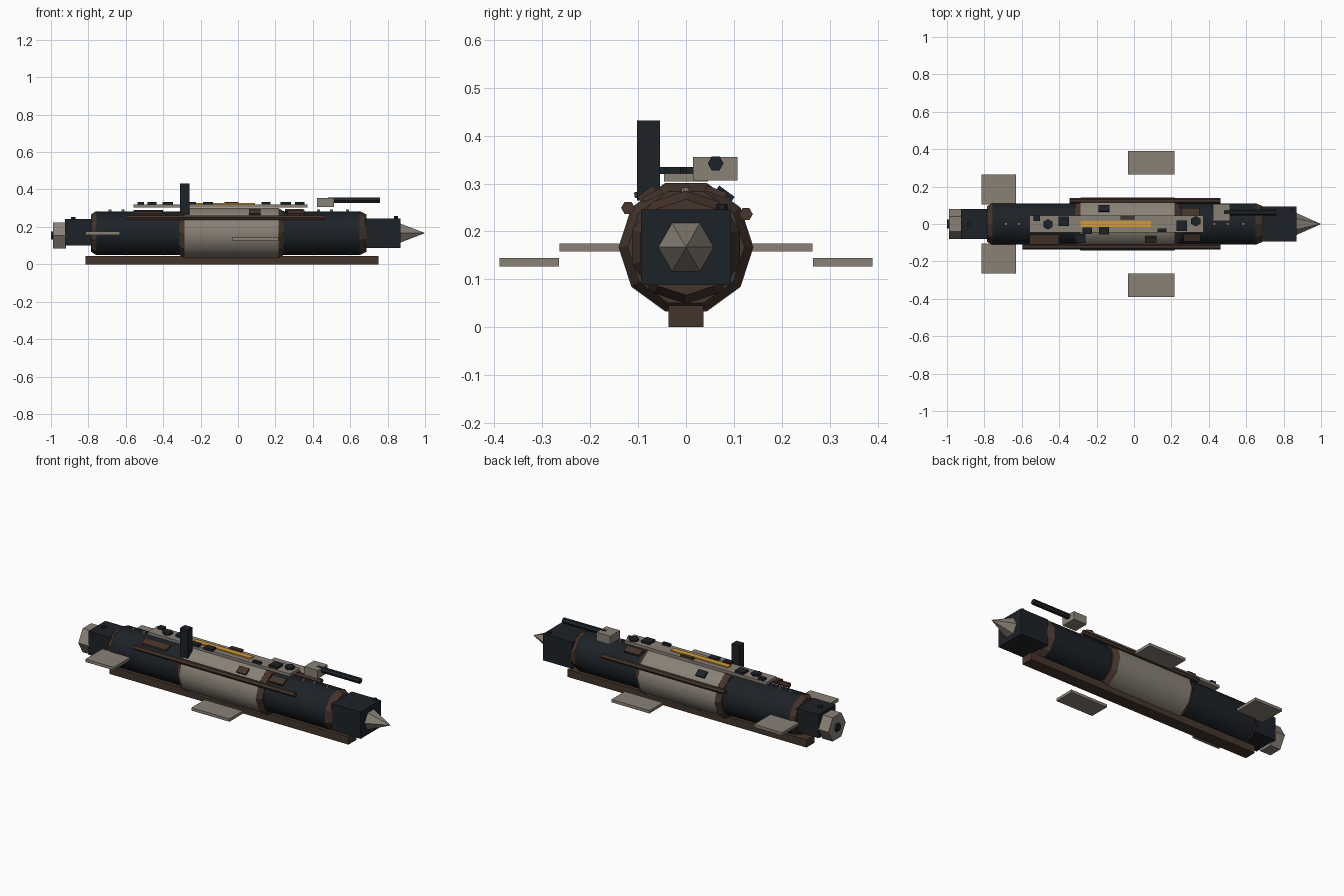
import bpy, bmesh, math
from mathutils import Matrix

if "Cube" in bpy.data.objects:
    bpy.data.objects.remove(bpy.data.objects["Cube"])

AXIS = 0.167


def material(name, rgb):
    m = bpy.data.materials.new(name)
    m.diffuse_color = (*rgb, 1)
    m.use_nodes = True
    m.node_tree.nodes["Principled BSDF"].inputs["Base Color"].default_value = m.diffuse_color
    return m


DARK = material("dark_steel", (0.012, 0.016, 0.021))
LIGHT = material("pale_plate", (0.25, 0.22, 0.18))
BROWN = material("rust_brown", (0.06, 0.035, 0.025))
YELLOW = material("yellow_stripe", (0.65, 0.33, 0.035))


def finish(name, bm, mat, smooth=False):
    bmesh.ops.recalc_face_normals(bm, faces=bm.faces)
    me = bpy.data.meshes.new(name)
    bm.to_mesh(me)
    bm.free()
    me.materials.append(mat)
    ob = bpy.data.objects.new(name, me)
    bpy.context.collection.objects.link(ob)
    if smooth:
        bpy.context.view_layer.objects.active = ob
        ob.select_set(True)
        bpy.ops.object.shade_smooth_by_angle(angle=math.radians(40))
        ob.select_set(False)
    return ob


def box(name, x, y, z, mat, roll=0):
    """Box from (min, max) ranges, optionally rolled about x through its centre."""
    bm = bmesh.new()
    bmesh.ops.create_cube(bm, size=1)
    size = [r[1] - r[0] for r in (x, y, z)]
    mid = [(r[0] + r[1]) / 2 for r in (x, y, z)]
    bm.transform(Matrix.Translation(mid) @ Matrix.Rotation(math.radians(roll), 4, 'X')
                 @ Matrix.Diagonal((*size, 1)))
    return finish(name, bm, mat)


def block(name, x, y, z, sx, sy, sz, mat, roll=0):
    return box(name, (x - sx / 2, x + sx / 2), (y - sy / 2, y + sy / 2),
               (z - sz / 2, z + sz / 2), mat, roll)


def lathe(name, profile, n, mat, phase=0, y=0, z=AXIS, smooth=False):
    """n-sided solid along x from (x, radius) points."""
    bm = bmesh.new()
    rings = []
    for px, r in profile:
        if r == 0:
            rings.append([bm.verts.new((px, y, z))])
            continue
        rings.append([bm.verts.new((px, y + r * math.cos(phase + 2 * math.pi * i / n),
                                    z + r * math.sin(phase + 2 * math.pi * i / n)))
                      for i in range(n)])
    for a, b in zip(rings, rings[1:]):
        for i in range(n):
            j = (i + 1) % n
            if len(b) == 1:
                bm.faces.new((a[i], a[j], b[0]))
            else:
                bm.faces.new((a[i], a[j], b[j], b[i]))
    for r in (rings[0], rings[-1]):
        if len(r) > 2:
            bm.faces.new(r)
    return finish(name, bm, mat, smooth)


def stud(name, x, y, z, r, h, mat, n=6):
    bm = bmesh.new()
    bmesh.ops.create_cone(bm, cap_ends=True, segments=n, radius1=r, radius2=r, depth=h)
    bm.transform(Matrix.Translation((x, y, z)))
    return finish(name, bm, mat)


# Main hull, raised middle section and collars
UP = math.pi / 2
lathe("main_hull", [(-0.757, 0.116), (0.652, 0.116)], 10, DARK, UP, smooth=True)
lathe("stern_collar", [(-0.785, 0.1), (-0.757, 0.118)], 10, BROWN, UP)
lathe("bow_collar", [(0.65, 0.118), (0.686, 0.1)], 10, BROWN, UP)
lathe("middle_section", [(-0.287, 0.141), (0.217, 0.141)], 10, LIGHT, smooth=True)
lathe("middle_collar_rear", [(-0.315, 0.122), (-0.286, 0.14)], 10, BROWN)
lathe("middle_collar_front", [(0.216, 0.14), (0.246, 0.122)], 10, BROWN)

# Bow and stern
box("bow_block", (0.68, 0.87), (-0.094, 0.094), (0.088, 0.246), DARK)
lathe("nose_cone", [(0.87, 0.058), (1.0, 0)], 6, LIGHT)
box("stern_block", (-0.925, -0.78), (-0.079, 0.079), (0.101, 0.241), DARK)
lathe("stern_nozzle", [(-0.99, 0.081), (-0.92, 0.081)], 6, LIGHT, z=0.154)
lathe("nozzle_core", [(-1.0, 0.025), (-0.985, 0.025)], 6, DARK, z=0.154)
stud("stern_cap", -0.88, 0, 0.246, 0.014, 0.014, DARK)
stud("bow_cap", 0.845, 0.075, 0.25, 0.012, 0.014, DARK)

# Keel and side pipes
box("keel", (-0.815, 0.75), (-0.037, 0.037), (0, 0.045), BROWN)
lathe("front_pipe", [(-0.595, 0.0145), (0.462, 0.0145)], 6, BROWN, y=-0.121, z=0.249)
lathe("back_pipe", [(-0.345, 0.0145), (0.462, 0.0145)], 6, BROWN, y=0.125, z=0.236)

# Fins on both sides
for side, s in (("front", -1), ("back", 1)):
    box("stern_fin_" + side, (-0.815, -0.63), sorted((s * 0.105, s * 0.264)), (0.158, 0.175), LIGHT)
    box("middle_fin_" + side, (-0.033, 0.216), sorted((s * 0.265, s * 0.389)), (0.127, 0.144), LIGHT)

# Deck, stripe, hatches and deck boxes
box("deck", (-0.56, 0.372), (-0.046, 0.046), (0.304, 0.321), LIGHT)
box("deck_stripe", (-0.285, 0.09), (-0.016, 0.016), (0.32, 0.328), YELLOW)
stud("rear_hatch", -0.46, -0.002, 0.326, 0.028, 0.016, DARK)
stud("front_hatch", 0.33, 0.015, 0.326, 0.028, 0.016, DARK)
DECK_BOXES = [(-0.375, 0.015, 0.055, 0.05, DARK), (-0.52, 0.03, 0.035, 0.03, DARK),
              (-0.25, -0.036, 0.05, 0.034, DARK), (-0.16, -0.036, 0.055, 0.04, DARK),
              (0.15, -0.034, 0.05, 0.02, DARK), (0.255, -0.01, 0.055, 0.055, DARK),
              (-0.035, 0.035, 0.075, 0.022, BROWN)]
for i, (x, y, sx, sy, m) in enumerate(DECK_BOXES):
    block(f"deck_box_{i}", x, y, 0.327, sx, sy, 0.014, m)
for i, x in enumerate((-0.685, -0.615, 0.43, 0.5, 0.585)):
    stud(f"deck_stud_{i}", x, 0, 0.285, 0.009, 0.014, LIGHT)

# Panels lying on the sloping shoulders
block("shoulder_panel_back", -0.16, 0.082, 0.279, 0.058, 0.04, 0.012, DARK, -36)
block("shoulder_panel_front", 0.09, -0.082, 0.279, 0.062, 0.04, 0.012, BROWN, 36)
block("rear_shoulder_plate", -0.48, -0.082, 0.28, 0.16, 0.052, 0.012, BROWN, 10)
block("bow_shoulder_plate_back", 0.3, 0.062, 0.283, 0.1, 0.045, 0.012, BROWN, -20)
block("bow_shoulder_plate_front", 0.31, -0.07, 0.275, 0.09, 0.045, 0.012, BROWN, 25)

# Periscope mast
box("mast", (-0.31, -0.26), (-0.102, -0.054), (0.265, 0.432), DARK)

# Deck gun
box("gun_mount", (0.422, 0.512), (0.015, 0.108), (0.306, 0.355), LIGHT)
lathe("gun_barrel", [(0.48, 0.0165), (0.76, 0.0165)], 6, DARK, y=0.062, z=0.342)
